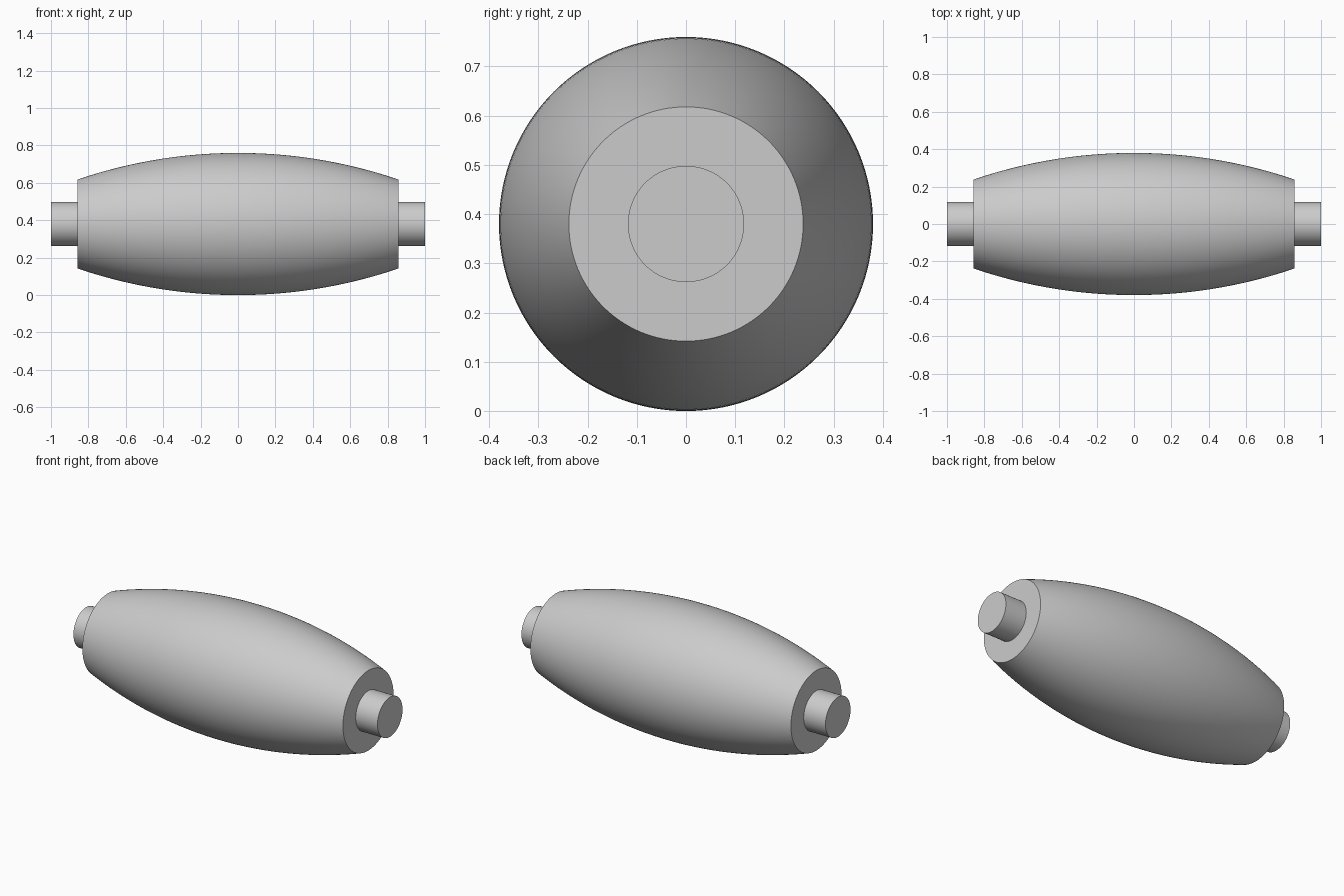
import bpy
import bmesh
import math
from mathutils import Vector

if "Cube" in bpy.data.objects:
    bpy.data.objects.remove(bpy.data.objects["Cube"], do_unlink=True)

AXIS_Z = 0.38        # height of the roller's axis
BODY_HALF = 0.857    # half length of the barrel
BODY_MID = 0.38      # barrel radius at the middle
BODY_END = 0.238     # barrel radius at the ends
PIN_RADIUS = 0.118
SEGMENTS = 128

grey = bpy.data.materials.new("light_grey")
grey.use_nodes = True
grey.diffuse_color = (0.6, 0.6, 0.6, 1)
grey.node_tree.nodes["Principled BSDF"].inputs["Base Color"].default_value = (0.6, 0.6, 0.6, 1)


def lathe(name, profile):
    """Turn a list of (x, radius) points around the x axis, with flat caps."""
    bm = bmesh.new()
    rings = []
    for x, r in profile:
        angles = [2 * math.pi * i / SEGMENTS for i in range(SEGMENTS)]
        rings.append([bm.verts.new((x, r * math.cos(a), r * math.sin(a))) for a in angles])
    for a, b in zip(rings, rings[1:]):
        for i in range(SEGMENTS):
            j = (i + 1) % SEGMENTS
            bm.faces.new((a[i], a[j], b[j], b[i]))
    bm.faces.new(rings[0])
    bm.faces.new(rings[-1])
    bmesh.ops.recalc_face_normals(bm, faces=bm.faces)
    mesh = bpy.data.meshes.new(name)
    bm.to_mesh(mesh)
    bm.free()
    mesh.materials.append(grey)
    obj = bpy.data.objects.new(name, mesh)
    obj.location = Vector((0, 0, AXIS_Z))
    bpy.context.collection.objects.link(obj)
    bpy.ops.object.select_all(action="DESELECT")
    obj.select_set(True)
    bpy.context.view_layer.objects.active = obj
    bpy.ops.object.shade_smooth_by_angle(angle=math.radians(30))
    return obj


# Barrel: a circular arc bulging in the middle
sag = BODY_MID - BODY_END
arc_radius = (BODY_HALF ** 2 + sag ** 2) / (2 * sag)
steps = 48
barrel = []
for i in range(steps + 1):
    x = BODY_HALF * (2 * i / steps - 1)
    barrel.append((x, BODY_MID - arc_radius + math.sqrt(arc_radius ** 2 - x * x)))
lathe("barrel", barrel)

# End pins
for name, side in (("left_pin", 1), ("right_pin", -1)):
    lathe(name, [(side * (BODY_HALF - 0.02), PIN_RADIUS), (side, PIN_RADIUS)])
